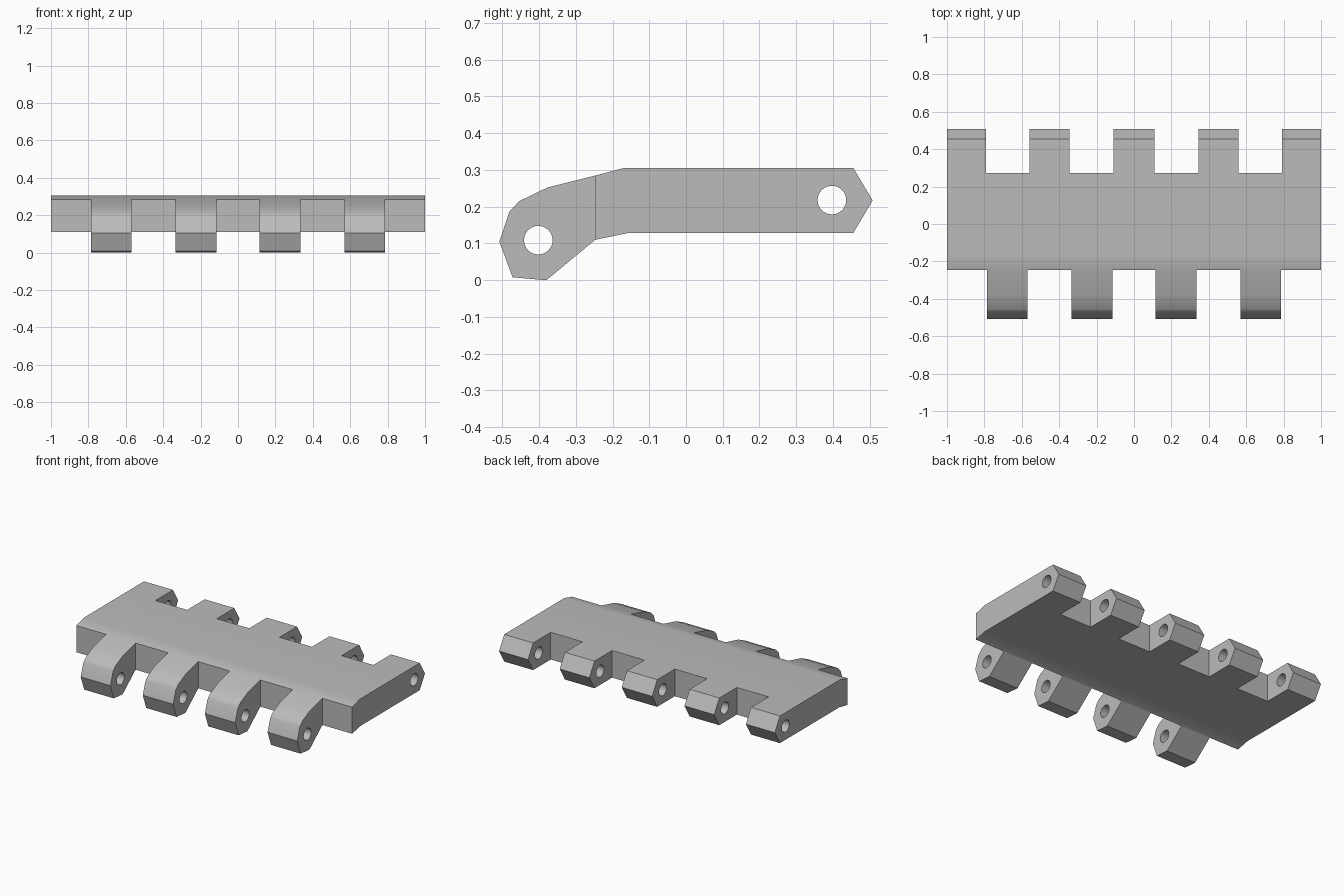
import bpy
import bmesh
from math import radians, pi
from mathutils import Matrix

if "Cube" in bpy.data.objects:
    bpy.data.objects.remove(bpy.data.objects["Cube"], do_unlink=True)

# Material
steel = bpy.data.materials.new("light grey steel")
steel.use_nodes = True
COLOR = (0.5, 0.5, 0.5, 1)
steel.diffuse_color = COLOR
steel.node_tree.nodes["Principled BSDF"].inputs["Base Color"].default_value = COLOR


def make_object(name, bm):
    bmesh.ops.recalc_face_normals(bm, faces=bm.faces)
    mesh = bpy.data.meshes.new(name)
    bm.to_mesh(mesh)
    bm.free()
    mesh.materials.append(steel)
    obj = bpy.data.objects.new(name, mesh)
    bpy.context.collection.objects.link(obj)
    return obj


def extrude_profile(name, points, x0, x1):
    bm = bmesh.new()
    face = bm.faces.new([bm.verts.new((x0, y, z)) for y, z in points])
    result = bmesh.ops.extrude_face_region(bm, geom=[face])
    verts = [v for v in result["geom"] if isinstance(v, bmesh.types.BMVert)]
    bmesh.ops.translate(bm, verts=verts, vec=(x1 - x0, 0, 0))
    return make_object(name, bm)


def add_box(bm, x0, x1, y0, y1):
    size = Matrix.Diagonal((x1 - x0, y1 - y0, 2, 1))
    place = Matrix.Translation(((x0 + x1) / 2, (y0 + y1) / 2, 0))
    bmesh.ops.create_cube(bm, size=1, matrix=place @ size)


def cut(target, cutter):
    mod = target.modifiers.new(cutter.name, 'BOOLEAN')
    mod.operation = 'DIFFERENCE'
    mod.solver = 'EXACT'
    mod.object = cutter
    bpy.context.view_layer.objects.active = target
    bpy.ops.object.modifier_apply(modifier=mod.name)
    bpy.data.objects.remove(cutter, do_unlink=True)


# Side outline of the whole track link, drooping at the front
outline = [(-0.508, 0.105), (-0.48, 0.188), (-0.454, 0.215), (-0.378, 0.252),
           (-0.25, 0.284), (-0.167, 0.306), (0.455, 0.306), (0.508, 0.217),
           (0.455, 0.128), (-0.16, 0.128), (-0.247, 0.11), (-0.38, 0.0),
           (-0.472, 0.008)]
link = extrude_profile("track_link", outline, -1, 1)

# Gaps between the hinge lugs
FRONT, BACK = -0.247, 0.273
gaps = bmesh.new()
for x0, x1 in [(-1.1, -0.785), (-0.57, -0.335), (-0.115, 0.115),
               (0.335, 0.57), (0.785, 1.1)]:
    add_box(gaps, x0, x1, -0.8, FRONT)
for x0, x1 in [(-0.79, -0.56), (-0.345, -0.11), (0.11, 0.345), (0.56, 0.79)]:
    add_box(gaps, x0, x1, BACK, 0.8)
cut(link, make_object("lug_gaps", gaps))

# Pin holes running across the front and back lugs
holes = bmesh.new()
for y, z in [(-0.402, 0.109), (0.397, 0.218)]:
    bmesh.ops.create_cone(holes, cap_ends=True, segments=24, radius1=0.039,
                          radius2=0.039, depth=3,
                          matrix=Matrix.Translation((0, y, z)) @ Matrix.Rotation(pi / 2, 4, 'Y'))
cut(link, make_object("pin_holes", holes))

# Soften the shallow bends, keep the real edges sharp
bpy.ops.object.select_all(action='DESELECT')
link.select_set(True)
bpy.context.view_layer.objects.active = link
bpy.ops.object.shade_smooth_by_angle(angle=radians(30))
weighted = link.modifiers.new("weighted_normals", 'WEIGHTED_NORMAL')
weighted.keep_sharp = True
